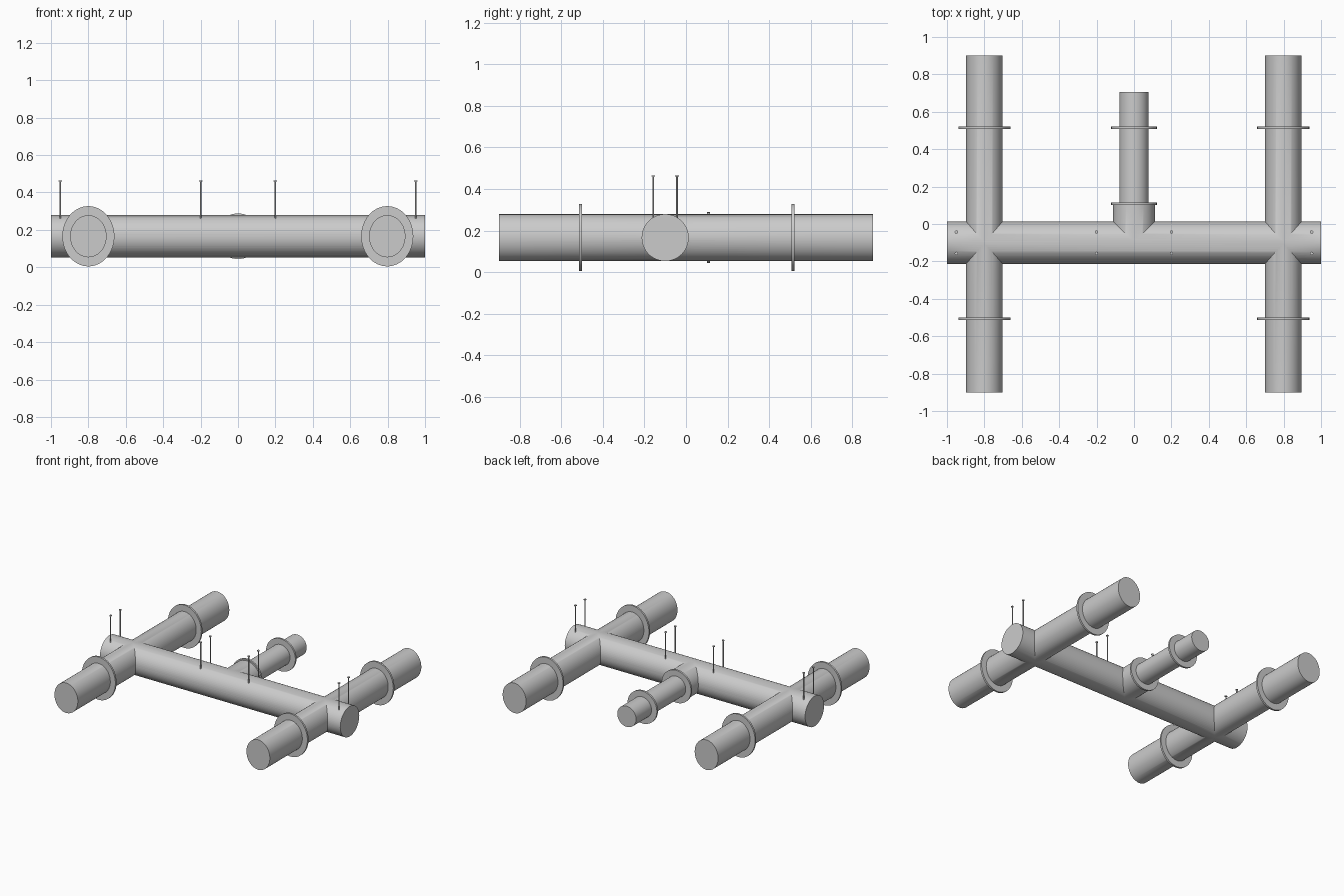
import bpy, bmesh, math
from mathutils import Matrix

if "Cube" in bpy.data.objects:
    bpy.data.objects.remove(bpy.data.objects["Cube"])

ZC = 0.166      # height of all pipe axes
YC = -0.10      # y of the main pipe axis


def finish(name, bm):
    bmesh.ops.recalc_face_normals(bm, faces=bm.faces)
    me = bpy.data.meshes.new(name)
    bm.to_mesh(me)
    bm.free()
    ob = bpy.data.objects.new(name, me)
    bpy.context.collection.objects.link(ob)
    return ob


def smooth(ob):
    bpy.ops.object.select_all(action='DESELECT')
    ob.select_set(True)
    bpy.context.view_layer.objects.active = ob
    bpy.ops.object.shade_smooth_by_angle(angle=math.radians(35))
    return ob


def revolve(name, profile, matrix, segs=64, closed=False):
    """Spin (radius, height) points round local z; open profiles get caps."""
    bm = bmesh.new()
    rings = [[bm.verts.new((r * math.cos(2 * math.pi * i / segs),
                            r * math.sin(2 * math.pi * i / segs), h))
              for i in range(segs)] for r, h in profile]
    pairs = list(zip(rings, rings[1:]))
    if closed:
        pairs.append((rings[-1], rings[0]))
    else:
        bm.faces.new(rings[0])
        bm.faces.new(rings[-1])
    for a, b in pairs:
        for i in range(segs):
            j = (i + 1) % segs
            bm.faces.new((a[i], a[j], b[j], b[i]))
    bm.transform(matrix)
    return finish(name, bm)


def along_y(x, y, sx=1.0):
    """Local z becomes +y, with optional squash across x."""
    return (Matrix.Translation((x, y, ZC)) @ Matrix.Diagonal((sx, 1, 1, 1))
            @ Matrix.Rotation(-math.pi / 2, 4, 'X'))


# main pipe along x
main = revolve("main_pipe", [(0.113, -1), (0.113, 1)],
               Matrix.Translation((0, YC, ZC)) @ Matrix.Rotation(math.pi / 2, 4, 'Y'))

# slightly oval cross pipes, branch collar and branch pipe
SQ = 0.865
parts = [revolve("cross_pipe", [(0.1125, -0.9), (0.1125, 0.9)], along_y(x, 0, SQ))
         for x in (-0.8, 0.798)]
parts.append(revolve("branch", [(0.1115, YC), (0.1115, 0.108), (0.078, 0.108), (0.078, 0.705)],
                     along_y(0, 0)))

# weld the pipes into one skin
for p in parts:
    mod = main.modifiers.new("weld", 'BOOLEAN')
    mod.operation = 'UNION'
    mod.solver = 'EXACT'
    mod.object = p
    bpy.context.view_layer.objects.active = main
    bpy.ops.object.modifier_apply(modifier=mod.name)
    bpy.data.objects.remove(p)
smooth(main)


def flange(name, x, y, r_in, r_out, sx=1.0, t=0.014):
    prof = [(r_in, -t / 2), (r_out, -t / 2), (r_out, t / 2), (r_in, t / 2)]
    smooth(revolve(name, prof, along_y(x, y, sx), closed=True))


# flanges on the cross pipes and on the branch
for x in (-0.8, 0.798):
    for y in (-0.507, 0.514):
        flange("cross_flange", x, y, 0.108, 0.161, SQ)
for y in (0.108, 0.514):
    flange("branch_flange", 0, y, 0.075, 0.122)

# thin hanger rods with small heads, in pairs on top of the main pipe
for x in (-0.95, -0.2, 0.2, 0.95):
    for dy in (-0.057, 0.057):
        prof = [(0.004, 0.255), (0.004, 0.459), (0.009, 0.459), (0.009, 0.465)]
        smooth(revolve("hanger_rod", prof, Matrix.Translation((x, YC + dy, 0)), segs=12))
